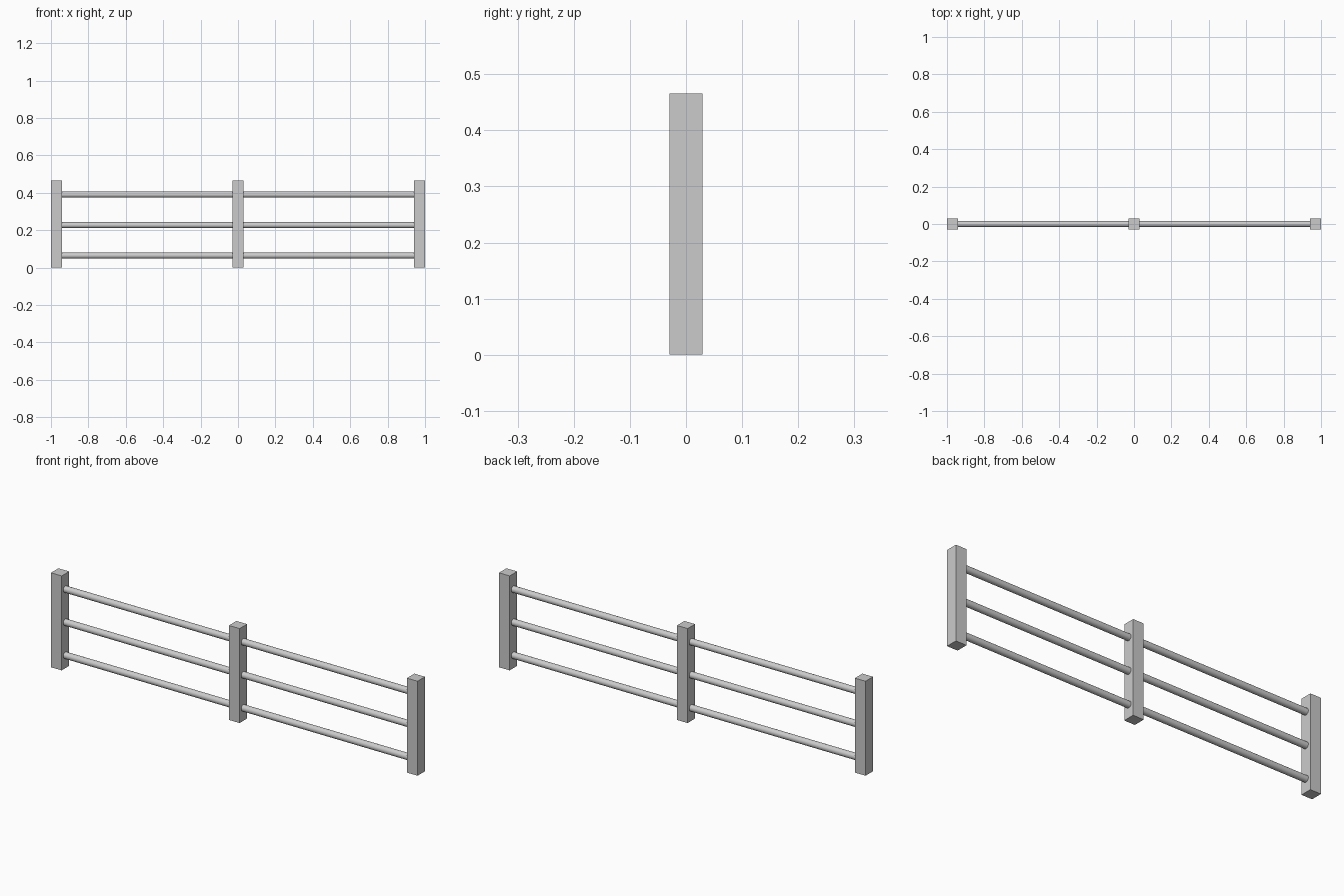
import bpy
import math

if "Cube" in bpy.data.objects:
    bpy.data.objects.remove(bpy.data.objects["Cube"])

POST_W = 0.058
POST_H = 0.466
POST_X = (-0.971, 0.0, 0.971)
RAIL_R = 0.016
RAIL_Z = (0.064, 0.227, 0.390)


def add_post(x):
    bpy.ops.mesh.primitive_cube_add(size=1, location=(x, 0, POST_H / 2))
    post = bpy.context.object
    post.name = "fence_post"
    post.scale = (POST_W, POST_W, POST_H)
    bpy.ops.object.transform_apply(location=False, rotation=False, scale=True)


def add_rail(x0, x1, z):
    bpy.ops.mesh.primitive_cylinder_add(
        vertices=32, radius=RAIL_R, depth=x1 - x0,
        location=((x0 + x1) / 2, 0, z), rotation=(0, math.pi / 2, 0))
    bpy.context.object.name = "fence_rail"
    bpy.ops.object.shade_smooth_by_angle(angle=math.radians(30))


# Square upright posts
for x in POST_X:
    add_post(x)

# Round rails in each bay, seated slightly into the posts
inset = POST_W / 2 - 0.002
for left, right in zip(POST_X, POST_X[1:]):
    for z in RAIL_Z:
        add_rail(left + inset, right - inset, z)
